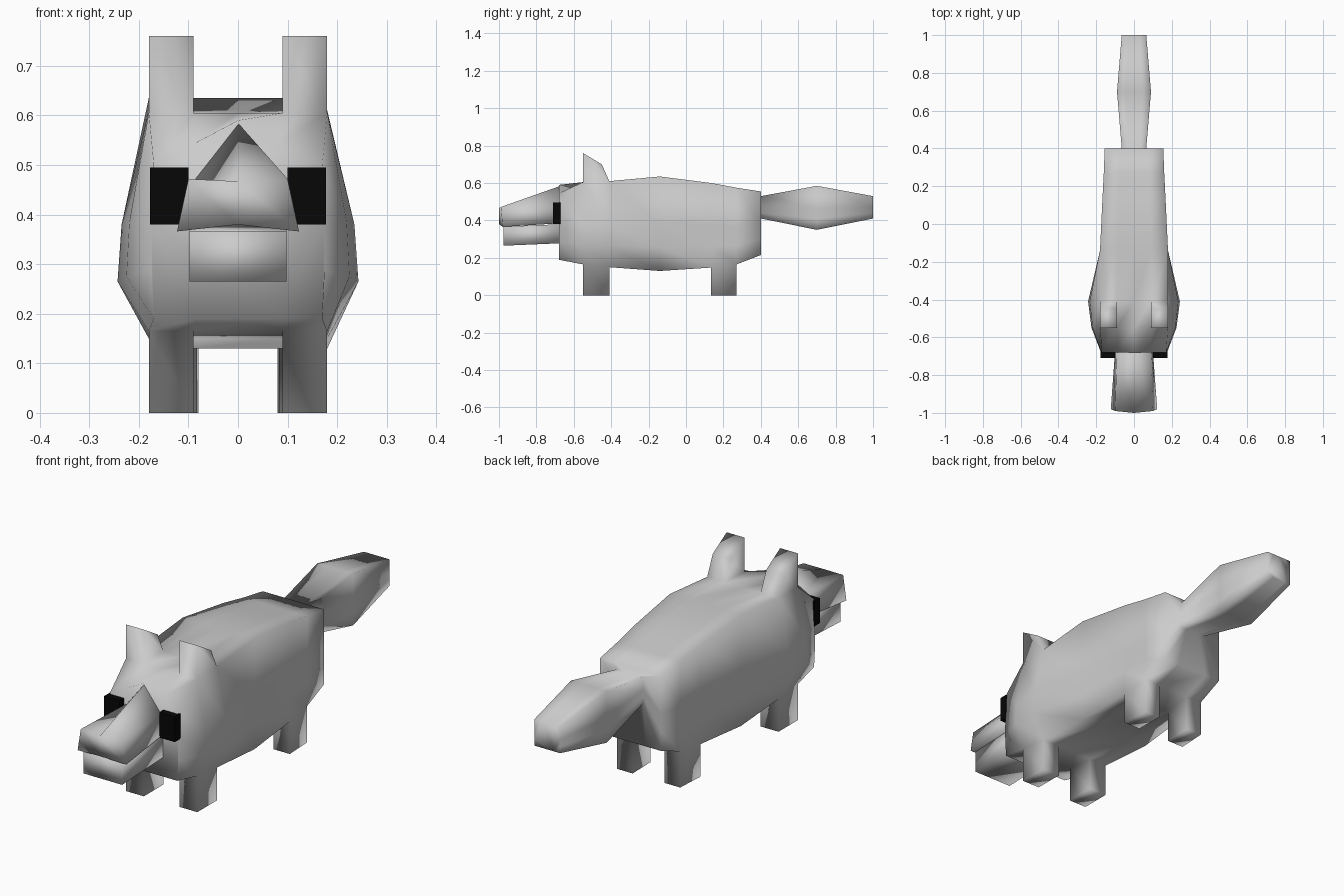
import bpy, bmesh
from mathutils import Vector

cube = bpy.data.objects.get("Cube")
if cube:
    bpy.data.objects.remove(cube, do_unlink=True)


def material(name, value):
    mat = bpy.data.materials.new(name)
    mat.use_nodes = True
    color = (value, value, value, 1)
    mat.diffuse_color = color
    bsdf = next(n for n in mat.node_tree.nodes if n.type == 'BSDF_PRINCIPLED')
    bsdf.inputs["Base Color"].default_value = color
    return mat


fur = material("light_grey_fur", 0.6)
black = material("black_eye", 0.002)


def finish(bm, name, mat, smooth=True):
    bmesh.ops.recalc_face_normals(bm, faces=bm.faces)
    for face in bm.faces:
        face.smooth = smooth
    mesh = bpy.data.meshes.new(name)
    bm.to_mesh(mesh)
    bm.free()
    mesh.materials.append(mat)
    obj = bpy.data.objects.new(name, mesh)
    bpy.context.collection.objects.link(obj)
    return obj


def loft(bm, rings):
    """Join closed rings into a capped skin; returns faces by row and lane."""
    loops = [[bm.verts.new(p) for p in ring] for ring in rings]
    rows = []
    for a, b in zip(loops, loops[1:]):
        n = len(a)
        rows.append([bm.faces.new((a[i], a[(i + 1) % n], b[(i + 1) % n], b[i]))
                     for i in range(n)])
    bm.faces.new(loops[0])
    bm.faces.new(loops[-1])
    return rows


def mirrored(half, y):
    """Closed ring from a right half whose first point is on the centre line."""
    points = half + [(-x, z) for x, z in reversed(half) if x > 0]
    return [Vector((x, y, z)) for x, z in points]


def body_ring(y, w, top, bottom, bulge=0, drop=0):
    h = top - bottom
    half = [(0, top), (w / 2, top - drop / 2), (w, top - drop),
            (w + bulge * 0.87, bottom + h / 2), (w + bulge, bottom + h / 4),
            (w, bottom), (w / 2, bottom)]
    return mirrored(half, y)


# Body and tail: one skin from the face back to the tail tip
bm = bmesh.new()
rows = loft(bm, [body_ring(*r) for r in (
    (-0.68, 0.17, 0.59, 0.19, 0.005, 0.09),
    (-0.55, 0.18, 0.605, 0.165, 0.045),
    (-0.41, 0.18, 0.61, 0.15, 0.063),
    (-0.14, 0.18, 0.635, 0.13),
    (0.135, 0.167, 0.6, 0.148),
    (0.27, 0.16, 0.575, 0.165),
    (0.4, 0.155, 0.555, 0.215),
    (0.401, 0.065, 0.53, 0.41),
    (0.7, 0.09, 0.585, 0.35),
    (1, 0.065, 0.53, 0.41))])


def pull(face):
    """Extrude one face and return the moved corners."""
    new = bmesh.ops.extrude_discrete_faces(bm, faces=[face])["faces"][0]
    return new.verts


# Legs grow from the belly, ears from the top of the head
for row in (1, 4):
    for lane in (5, 7):
        for v in pull(rows[row][lane]):
            v.co.z = 0
for lane in (1, 11):
    for v in pull(rows[1][lane]):
        if v.co.y < -0.5:
            v.co.z = 0.76
        else:
            v.co.y, v.co.z = -0.45, 0.7
finish(bm, "body", fur)

# Upper snout: ridged wedge, wider at the lip
bm = bmesh.new()
back = mirrored([(0, 0.585), (0.09, 0.47), (0.1, 0.385), (0, 0.395)], -0.67)
front = mirrored([(0, 0.467), (0.1, 0.472), (0.123, 0.366), (0, 0.38)], -0.98)
for p in front:
    if abs(p.x) < 0.11:
        p.y = -0.99
    if p.x == 0:
        p.y = -1
loft(bm, [back, front])
finish(bm, "upper_snout", fur)


def block(name, x, y, z, mat, smooth):
    bm = bmesh.new()
    loft(bm, [[Vector((x[i], yy, z[j])) for i, j in ((0, 0), (1, 0), (1, 1), (0, 1))]
              for yy in y])
    return finish(bm, name, mat, smooth)


# Lower jaw, tilted slightly down toward the front
jaw = block("lower_jaw", (-0.098, 0.098), (-0.975, -0.67), (0.265, 0.367), fur, True)
for v in jaw.data.vertices:
    if v.co.y > -0.7:
        v.co.z += 0.013

# Eyes
for side, name in ((1, "left_eye"), (-1, "right_eye")):
    block(name, (side * 0.1, side * 0.178), (-0.71, -0.67), (0.38, 0.495), black, False)
